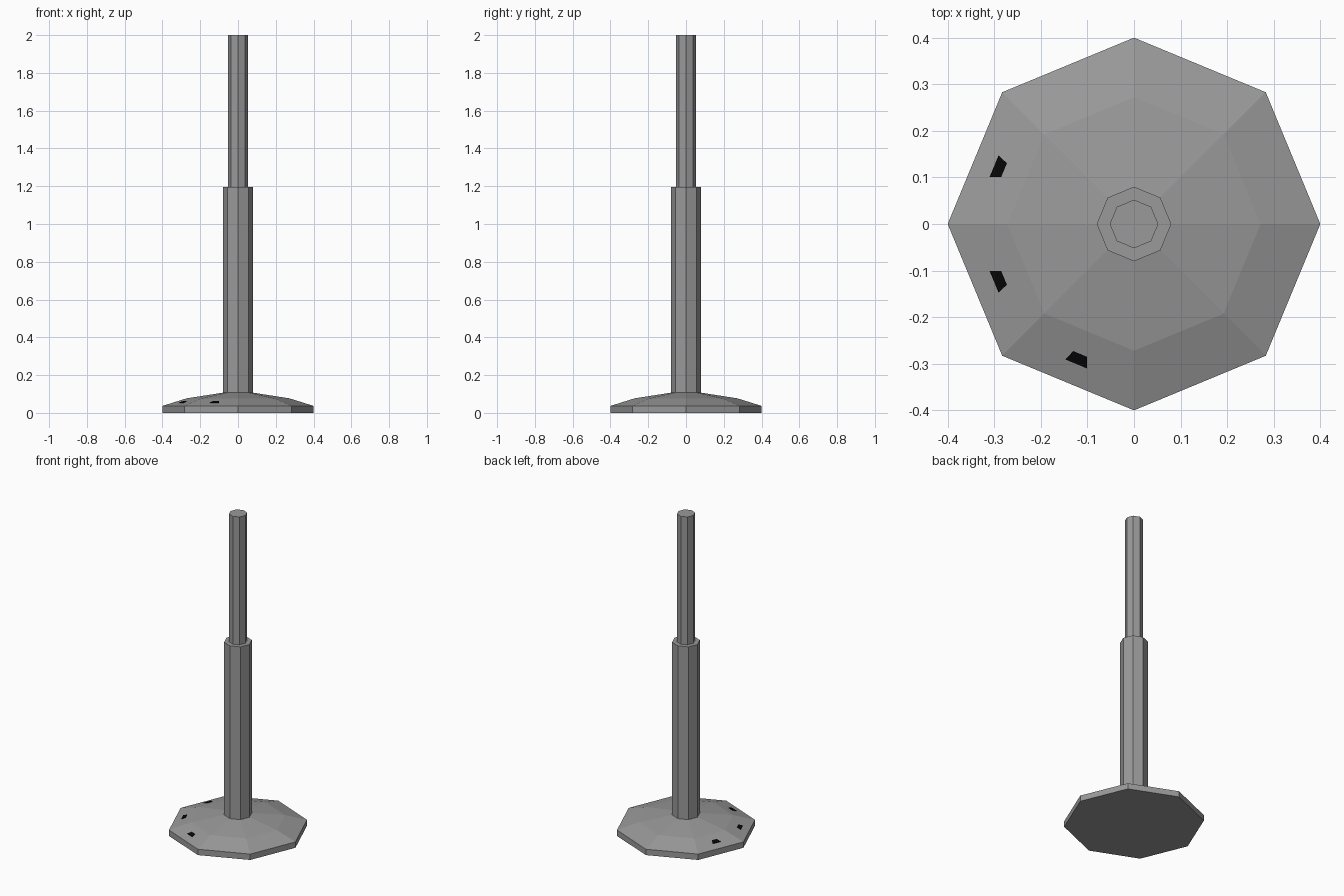
import bpy, bmesh, math
from mathutils import Vector

if "Cube" in bpy.data.objects:
    bpy.data.objects.remove(bpy.data.objects["Cube"], do_unlink=True)

SIDES = 8


def material(name, value):
    mat = bpy.data.materials.new(name)
    mat.use_nodes = True
    color = (value, value, value, 1)
    mat.diffuse_color = color
    mat.node_tree.nodes["Principled BSDF"].inputs["Base Color"].default_value = color
    return mat


grey = material("metal grey", 0.32)
black = material("black", 0.002)


def add_object(name, bm, mat):
    bmesh.ops.recalc_face_normals(bm, faces=bm.faces[:])
    mesh = bpy.data.meshes.new(name)
    bm.to_mesh(mesh)
    bm.free()
    mesh.materials.append(mat)
    obj = bpy.data.objects.new(name, mesh)
    bpy.context.collection.objects.link(obj)
    return obj


def lathe(name, profile, mat):
    """Capped eight-sided solid from (radius, height) pairs."""
    bm = bmesh.new()
    rings = []
    for r, z in profile:
        angles = [math.tau * i / SIDES for i in range(SIDES)]
        rings.append([bm.verts.new((r * math.cos(a), r * math.sin(a), z)) for a in angles])
    for low, high in zip(rings, rings[1:]):
        for i in range(SIDES):
            j = (i + 1) % SIDES
            bm.faces.new((low[i], low[j], high[j], high[i]))
    bm.faces.new(rings[0])
    bm.faces.new(rings[-1])
    return add_object(name, bm, mat)


# Foot with a stepped slope
RIM, RING = (0.4, 0.037), (0.272, 0.077)
lathe("base", [(0.4, 0), RIM, RING, (0.08, 0.107)], grey)

# Two-stage pole
lathe("lower_pole", [(0.08, 0.1), (0.08, 1.195)], grey)
lathe("upper_pole", [(0.052, 1.19), (0.052, 2.0)], grey)


def slope_height(apothem):
    """Height of the outer slope at a distance along a face's middle."""
    k = math.cos(math.pi / SIDES)
    t = (RIM[0] * k - apothem) / ((RIM[0] - RING[0]) * k)
    return RIM[1] + t * (RING[1] - RIM[1])


# Small dark tapered plates lying on three of the outer slopes
def marker(name, degrees):
    a = math.radians(degrees)
    out, side = Vector((math.cos(a), math.sin(a), 0)), Vector((-math.sin(a), math.cos(a), 0))
    bm = bmesh.new()
    rings = []
    for lift in (-0.002, 0.004):
        rings.append([bm.verts.new(out * r + side * w + Vector((0, 0, slope_height(r) + lift)))
                      for r, w in ((0.325, -0.025), (0.325, 0.025), (0.302, 0.016), (0.302, -0.016))])
    for ring in rings:
        bm.faces.new(ring)
    for i in range(4):
        j = (i + 1) % 4
        bm.faces.new((rings[0][i], rings[0][j], rings[1][j], rings[1][i]))
    add_object(name, bm, black)


for label, angle in (("back", 157.5), ("middle", 202.5), ("front", 247.5)):
    marker(label + "_marker", angle)
